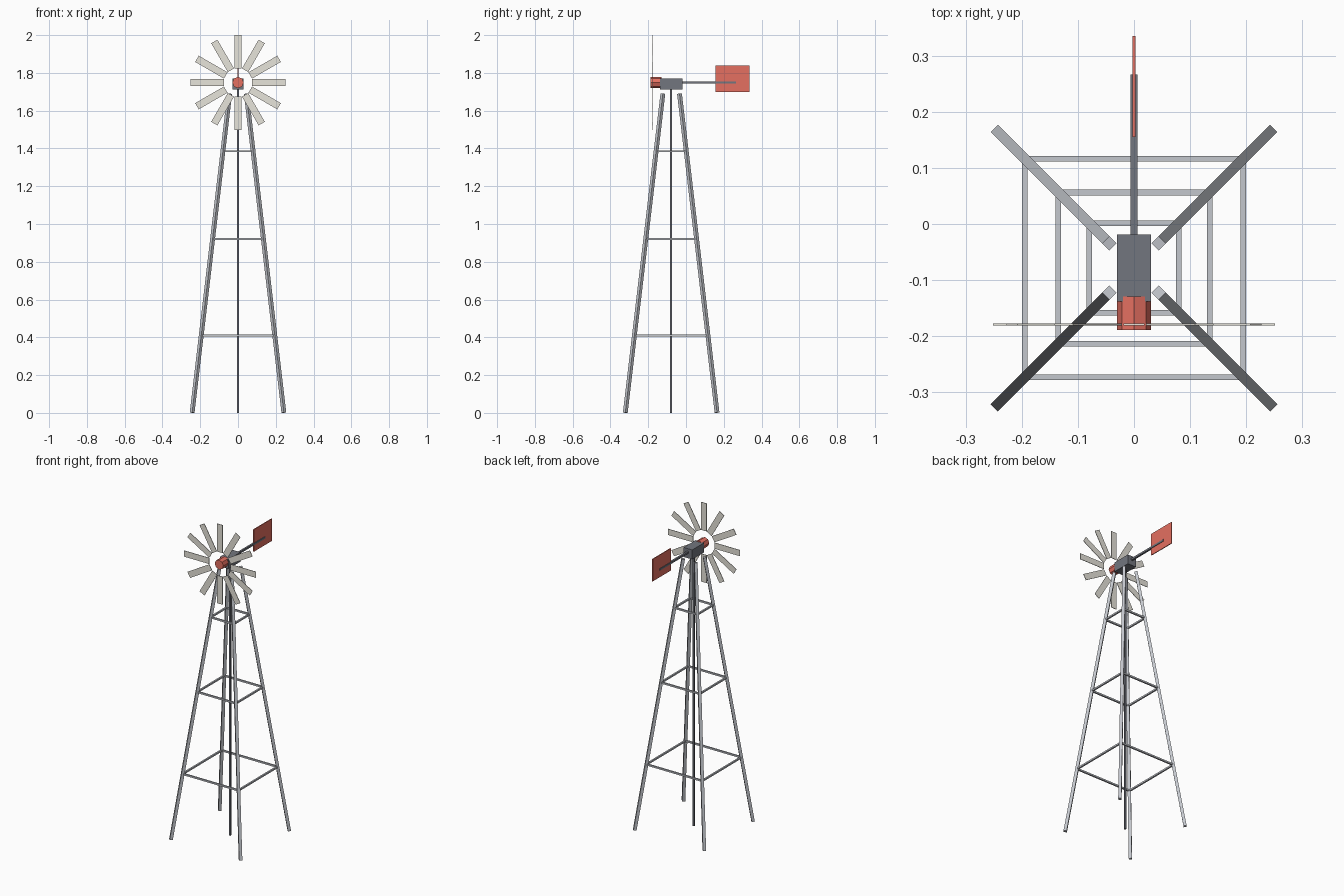
import bpy, math
from mathutils import Vector, Matrix

if "Cube" in bpy.data.objects:
    bpy.data.objects.remove(bpy.data.objects["Cube"])

CY = -0.0785     # tower axis in y
HZ = 1.749       # wheel axis height


def material(name, rgb):
    m = bpy.data.materials.new(name)
    m.diffuse_color = (*rgb, 1)
    m.use_nodes = True
    m.node_tree.nodes["Principled BSDF"].inputs["Base Color"].default_value = m.diffuse_color
    return m


STEEL = material("galvanised steel", (0.55, 0.57, 0.61))
DARK = material("dark iron", (0.17, 0.18, 0.21))
RED = material("red paint", (0.78, 0.16, 0.12))
CREAM = material("cream blade", (0.80, 0.78, 0.71))


def box(name, size, matrix, mat):
    bpy.ops.mesh.primitive_cube_add(size=1)
    o = bpy.context.object
    o.name = name
    o.data.transform(matrix @ Matrix.Diagonal((*size, 1)))
    o.data.materials.append(mat)
    return o


def bar(name, a, b, w, mat):
    """Square bar from a to b, two of its faces kept level-sided."""
    a, b = Vector(a), Vector(b)
    z = (b - a).normalized()
    x = Vector((0, 0, 1)).cross(z)
    x = x.normalized() if x.length > 1e-4 else Vector((1, 0, 0))
    rot = Matrix((x, z.cross(x), z)).transposed().to_4x4()
    return box(name, (w, w, (b - a).length),
               Matrix.Translation((a + b) / 2) @ rot, mat)


def spread(z):
    """Half width of the tower at height z."""
    return 0.243 + (0.044 - 0.243) * z / 1.69


# Tower legs
corners = [(-1, -1), (1, -1), (1, 1), (-1, 1)]
for i, (sx, sy) in enumerate(corners):
    def at(z):
        return (sx * spread(z), CY + sy * spread(z), z)
    bar(f"tower_leg_{i + 1}", at(0.0015), at(1.69), 0.018, STEEL)

# Horizontal brace rings
for r, z in enumerate((0.41, 0.92, 1.385)):
    s = spread(z)
    for i in range(4):
        (ax, ay), (bx, by) = corners[i], corners[(i + 1) % 4]
        bar(f"brace_{r + 1}_{i + 1}", (ax * s, CY + ay * s, z),
            (bx * s, CY + by * s, z), 0.01, STEEL)

# Pump rod, gearbox and tail
bar("pump_rod", (0, CY, 0), (0, CY, 1.72), 0.01, DARK)
box("gearbox", (0.06, 0.12, 0.06), Matrix.Translation((0, CY, 1.741)), DARK)
bar("tail_boom", (0, CY, HZ), (0, 0.266, HZ), 0.012, DARK)
box("tail_vane", (0.005, 0.18, 0.14), Matrix.Translation((0, 0.245, 1.77)), RED)

# Eight-sided hub
bpy.ops.mesh.primitive_cylinder_add(vertices=8, radius=0.03, depth=0.06)
hub = bpy.context.object
hub.name = "wheel_hub"
hub.data.transform(Matrix.Translation((0, -0.159, HZ)) @ Matrix.Rotation(math.pi / 2, 4, 'X'))
hub.data.materials.append(RED)

# Wheel of twelve flat blades
for i in range(12):
    m = (Matrix.Translation((0, -0.179, HZ)) @ Matrix.Rotation(i * math.pi / 6, 4, 'Y')
         @ Matrix.Translation((0, 0, 0.163)))
    box(f"wheel_blade_{i + 1}", (0.038, 0.003, 0.176), m, CREAM)
